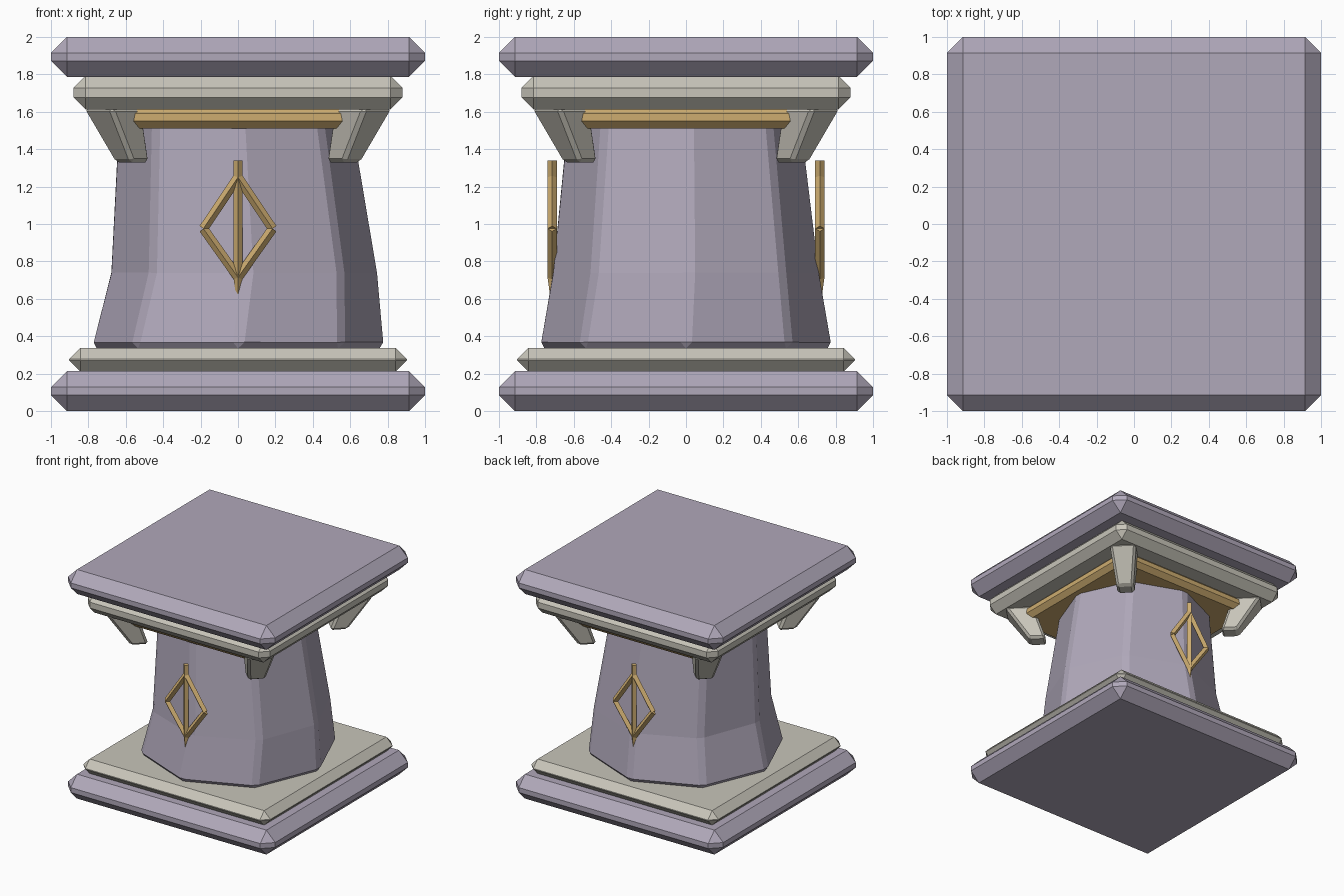
import bpy, bmesh, math
from mathutils import Vector, Matrix

if "Cube" in bpy.data.objects:
    bpy.data.objects.remove(bpy.data.objects["Cube"])


def material(name, rgb):
    m = bpy.data.materials.new(name)
    m.diffuse_color = (*rgb, 1)
    m.use_nodes = True
    m.node_tree.nodes["Principled BSDF"].inputs["Base Color"].default_value = m.diffuse_color
    return m


PURPLE = material("purple_stone", (0.434, 0.392, 0.491))
PALE = material("pale_stone", (0.578, 0.558, 0.491))
GOLD = material("gold", (0.61, 0.413, 0.162))


def finish(bm, name, mat):
    bmesh.ops.recalc_face_normals(bm, faces=bm.faces)
    me = bpy.data.meshes.new(name)
    bm.to_mesh(me)
    bm.free()
    me.materials.append(mat)
    ob = bpy.data.objects.new(name, me)
    bpy.context.collection.objects.link(ob)
    return ob


def loft(bm, rings):
    """Skin a list of equal-length point rings and cap both ends."""
    vs = [[bm.verts.new(p) for p in ring] for ring in rings]
    n = len(vs[0])
    for a, b in zip(vs, vs[1:]):
        for i in range(n):
            bm.faces.new((a[i], a[(i + 1) % n], b[(i + 1) % n], b[i]))
    bm.faces.new(vs[0][::-1])
    bm.faces.new(vs[-1])
    bmesh.ops.recalc_face_normals(bm, faces=bm.faces)


def bevel(bm, width, min_angle=25):
    edges = [e for e in bm.edges if e.calc_face_angle(0) > math.radians(min_angle)]
    bmesh.ops.bevel(bm, geom=edges, offset=width, segments=1, profile=0.5,
                    affect='EDGES', clamp_overlap=True)


def rect(x0, x1, y0, y1, z):
    return [(x0, y0, z), (x1, y0, z), (x1, y1, z), (x0, y1, z)]


def slab(name, half, z0, z1, width, mat):
    bm = bmesh.new()
    loft(bm, [rect(-half, half, -half, half, z) for z in (z0, z1)])
    bevel(bm, width)
    finish(bm, name, mat)


# square slabs
slab("base_slab", 1.0, 0.0, 0.213, 0.085, PURPLE)
slab("base_trim", 0.903, 0.21, 0.337, 0.06, PALE)
slab("gold_collar", 0.70, 1.51, 1.63, 0.04, GOLD)
slab("cap_trim", 0.88, 1.612, 1.793, 0.065, PALE)
slab("cap_slab", 1.0, 1.787, 2.0, 0.085, PURPLE)

# slightly crooked eight-sided shaft: z, radius, centre x, centre y, twist
bm = bmesh.new()
rings = []
for z, r, cx, cy, tw in ((0.335, 0.792, 0, 0, 0),
                         (0.74, 0.722, 0.033, 0.0, 1.5),
                         (1.56, 0.632, -0.015, -0.01, 2)):
    rings.append([(cx + r * math.cos(math.radians(45 * i + tw)),
                   cy + r * math.sin(math.radians(45 * i + tw)), z) for i in range(8)])
loft(bm, rings)
bevel(bm, 0.033)
finish(bm, "shaft", PURPLE)

# tapered diagonal braces under the four corners
for i in range(4):
    bm = bmesh.new()
    loft(bm, [rect(0.73, 0.87, -0.07, 0.07, 1.33),
              rect(0.83, 1.07, -0.11, 0.11, 1.62)])
    bevel(bm, 0.02)
    bm.transform(Matrix.Rotation(math.radians(45 + 90 * i), 4, 'Z'))
    finish(bm, f"corner_brace_{i + 1}", PALE)


def bar(bm, points, radii):
    """Four-sided bar lying in the emblem plane, with its ridge facing out."""
    d = (points[-1] - points[0]).normalized()
    out = Vector((0, -1, 0))
    side = d.cross(out)
    loft(bm, [[p + out * r, p + side * r, p - out * r, p - side * r]
              for p, r in zip(points, radii)])


# diamond emblems on the front and back
for name, turn in (("front_emblem", 0), ("back_emblem", math.pi)):
    bm = bmesh.new()

    def P(x, z):
        return Vector((x, -0.716, z))

    bar(bm, [P(0, 0.61), P(0, 0.72), P(0, 1.34)], (0.01, 0.025, 0.025))
    for s in (-1, 1):
        bar(bm, [P(0, 1.25), P(s * 0.185, 0.975)], (0.025, 0.025))
        bar(bm, [P(s * 0.185, 0.975), P(0, 0.715)], (0.025, 0.025))
    bm.transform(Matrix.Rotation(turn, 4, 'Z'))
    finish(bm, name, GOLD)
